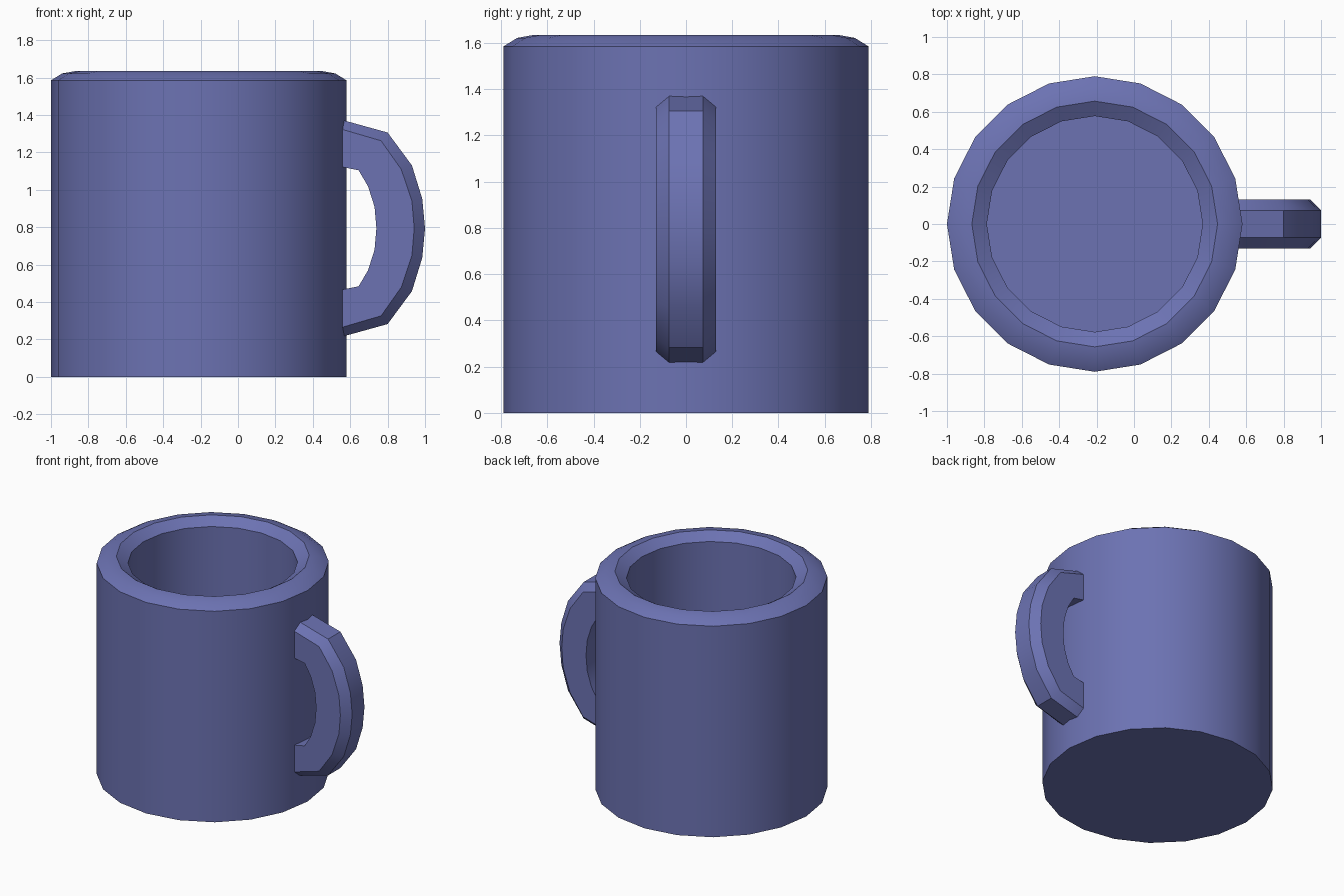
import bpy, bmesh, math

if "Cube" in bpy.data.objects:
    bpy.data.objects.remove(bpy.data.objects["Cube"])

def finish(name, bm, mat):
    bmesh.ops.recalc_face_normals(bm, faces=bm.faces)
    mesh = bpy.data.meshes.new(name)
    bm.to_mesh(mesh)
    bm.free()
    obj = bpy.data.objects.new(name, mesh)
    bpy.context.collection.objects.link(obj)
    mesh.materials.append(mat)
    bpy.ops.object.select_all(action='DESELECT')
    obj.select_set(True)
    bpy.context.view_layer.objects.active = obj
    bpy.ops.object.shade_smooth_by_angle(angle=math.radians(30))
    return obj

def bridge(bm, a, b, closed=True):
    n = len(a)
    for i in range(n if closed else n - 1):
        j = (i + 1) % n
        bm.faces.new((a[i], a[j], b[j], b[i]))

blue = bpy.data.materials.new("blue_glaze")
blue.diffuse_color = (0.15, 0.17, 0.45, 1)
blue.use_nodes = True
blue.node_tree.nodes["Principled BSDF"].inputs["Base Color"].default_value = blue.diffuse_color

# Cup: 20-sided turned profile with bevelled rim and hollow inside
SIDES, CX = 20, -0.21
profile = [(0.79, 0), (0.79, 1.585), (0.73, 1.622), (0.657, 1.635),
           (0.577, 1.585), (0.577, 0.2)]
bm = bmesh.new()
rings = []
for r, z in profile:
    rings.append([bm.verts.new((CX + r * math.cos(i * math.tau / SIDES),
                                r * math.sin(i * math.tau / SIDES), z))
                  for i in range(SIDES)])
for a, b in zip(rings, rings[1:]):
    bridge(bm, a, b)
bm.faces.new(rings[0])
bm.faces.new(rings[-1])
finish("cup", bm, blue)

# Handle: upper half of each outline (x, height above the middle), mirrored down
MID = 0.794
outer = [(0.54, 0.584), (0.80, 0.512), (0.93, 0.336), (0.985, 0.158), (1.0, 0)]
side = [(0.54, 0.534), (0.765, 0.468), (0.873, 0.315), (0.93, 0.145), (0.942, 0)]
inner = [(0.54, 0.331), (0.645, 0.310), (0.695, 0.225), (0.73, 0.115), (0.74, 0)]

def mirrored(half):
    return half + [(x, -z) for x, z in reversed(half[:-1])]

bm = bmesh.new()
rows = []
for outline, y in ((inner, 0.13), (side, 0.13), (outer, 0.073),
                   (outer, -0.073), (side, -0.13), (inner, -0.13)):
    rows.append([bm.verts.new((x, y, MID + z)) for x, z in mirrored(outline)])
for i in range(len(rows)):
    bridge(bm, rows[i], rows[(i + 1) % len(rows)], closed=False)
for end in (0, -1):
    bm.faces.new([row[end] for row in rows])
finish("handle", bm, blue)
